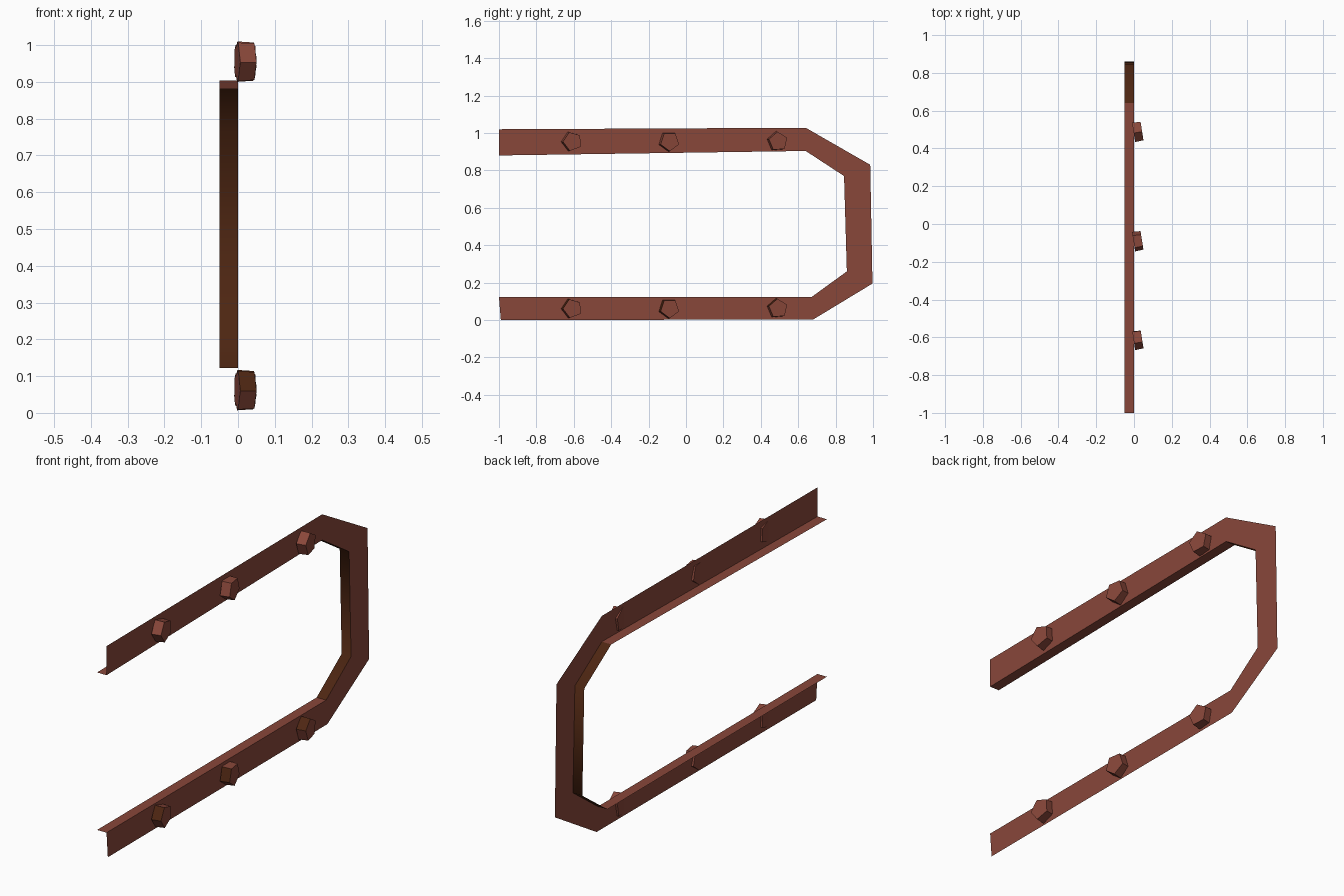
import bpy, bmesh, math
from mathutils import Matrix, Vector

cube = bpy.data.objects.get("Cube")
if cube:
    bpy.data.objects.remove(cube, do_unlink=True)


def material(name, rgb):
    m = bpy.data.materials.new(name)
    m.use_nodes = True
    m.diffuse_color = (*rgb, 1)
    m.node_tree.nodes["Principled BSDF"].inputs["Base Color"].default_value = (*rgb, 1)
    return m


RED = material("rust_red", (0.25, 0.063, 0.042))
BROWN = material("dark_brown", (0.075, 0.019, 0.006))


def finish(name, bm, *mats):
    mesh = bpy.data.meshes.new(name)
    bm.to_mesh(mesh)
    bm.free()
    for m in mats:
        mesh.materials.append(m)
    obj = bpy.data.objects.new(name, mesh)
    bpy.context.collection.objects.link(obj)
    return obj


def strip(name, side_a, side_b, mat, smooth=False):
    """Band of quads between two matching paths."""
    bm = bmesh.new()
    a = [bm.verts.new(p) for p in side_a]
    b = [bm.verts.new(p) for p in side_b]
    for i in range(len(a) - 1):
        f = bm.faces.new((a[i], b[i], b[i + 1], a[i + 1]))
        f.smooth = smooth
    return finish(name, bm, mat)


# Outline of the bracket as (y, z), from the upper open end round to the lower
outer = [(-1, 1.02), (0.64, 1.028), (0.985, 0.83), (0.997, 0.195), (0.68, 0.003), (-0.99, 0)]
inner = [(-1, 0.88), (0.64, 0.904), (0.845, 0.77), (0.86, 0.26), (0.67, 0.122), (-1, 0.122)]


def path(points, x):
    return [Vector((x, y, z)) for y, z in points]


DEPTH = -0.05
strip("side_plate", path(outer, 0), path(inner, 0), RED)

# Inner flange: red along the straight arms, brown round the closed end
for name, part, mat, smooth in (
    ("upper_flange", inner[:2], RED, False),
    ("end_lining", inner[1:5], BROWN, True),
    ("lower_flange", inner[4:], RED, False),
):
    strip(name, path(part, 0), path(part, DEPTH), mat, smooth)


# Five-sided bolt heads, leaning slightly towards the closed end
def bolt(name, y, z, turn, lower):
    bm = bmesh.new()
    bmesh.ops.create_cone(bm, cap_ends=True, segments=5, radius1=0.055,
                          radius2=0.052, depth=0.045)
    place = (Matrix.Translation((0.02, y, z))
             @ Matrix.Rotation(math.radians(9), 4, "Z")
             @ Matrix.Rotation(math.radians(turn), 4, "X")
             @ Matrix.Rotation(math.pi / 2, 4, "Y"))
    bm.transform(place)
    bm.normal_update()
    for f in bm.faces:
        if lower and f.normal.y < -0.4 and f.normal.z > -0.2:
            f.material_index = 1
    finish(name, bm, RED, BROWN)


for label, z in (("upper", 0.955), ("lower", 0.062)):
    for spot, y, turn in (("front", -0.61, 110), ("middle", -0.09, 126), ("rear", 0.49, 95)):
        bolt(f"{label}_{spot}_bolt", y, z, turn, label == "lower")
